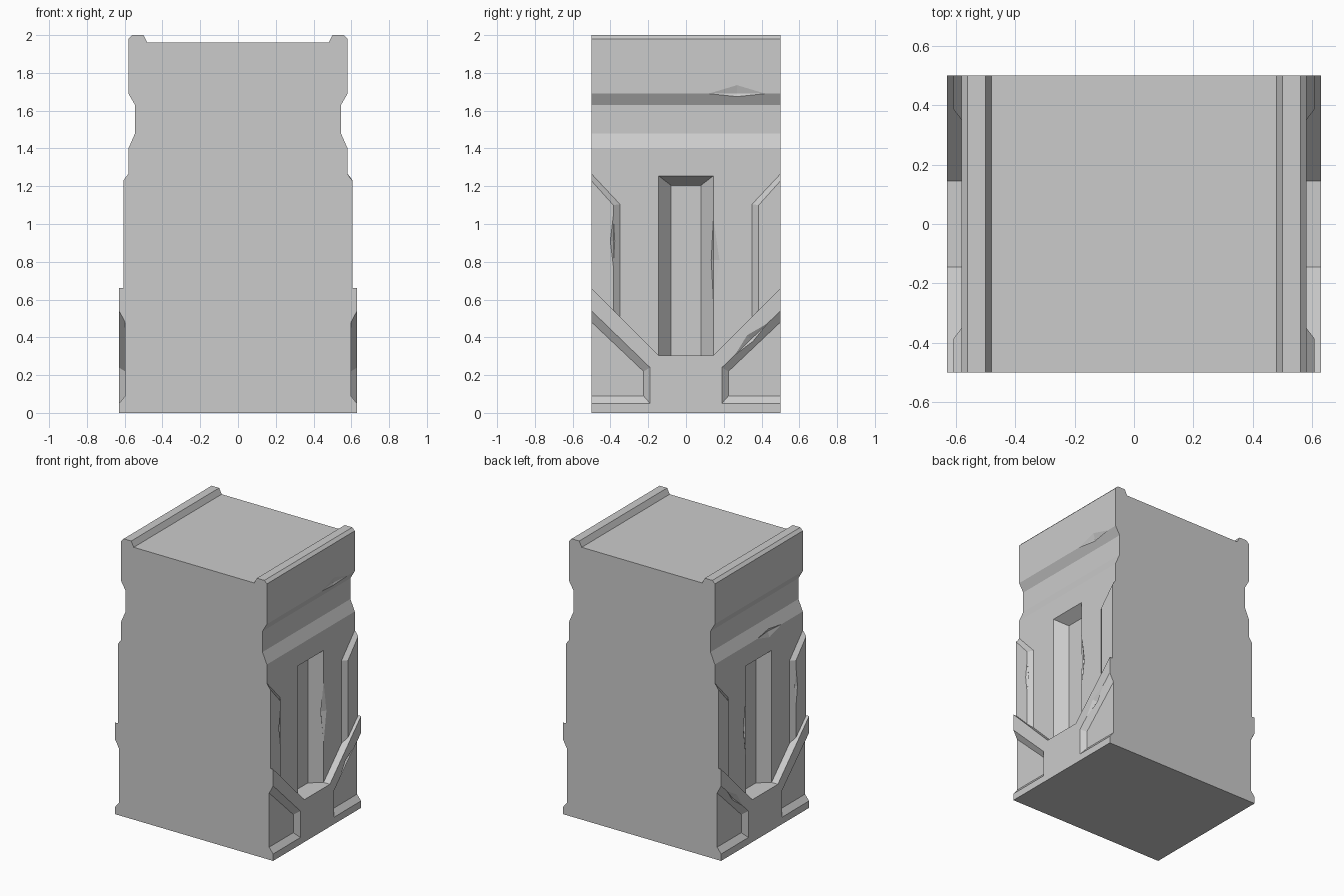
import bpy, bmesh
from mathutils import Vector

if "Cube" in bpy.data.objects:
    bpy.data.objects.remove(bpy.data.objects["Cube"])


def loft(name, rings):
    """Closed solid through matching rings of 3D points."""
    bm = bmesh.new()
    vs = [[bm.verts.new(p) for p in r] for r in rings]
    n = len(vs[0])
    bm.faces.new(vs[0])
    bm.faces.new(vs[-1])
    for a, b in zip(vs, vs[1:]):
        for i in range(n):
            j = (i + 1) % n
            bm.faces.new((a[i], a[j], b[j], b[i]))
    bmesh.ops.recalc_face_normals(bm, faces=bm.faces)
    return finish(name, bm)


def finish(name, bm):
    me = bpy.data.meshes.new(name)
    bm.to_mesh(me)
    bm.free()
    ob = bpy.data.objects.new(name, me)
    bpy.context.collection.objects.link(ob)
    return ob


def side_loft(name, layers, sx, sy=1):
    """Loft of (x, [(y, z)...]) layers, mirrored by sx and sy."""
    return loft(name, [[(sx * x, sy * y, z) for y, z in pts] for x, pts in layers])


def chip(center, along, length, width, depth, sx):
    """Stretched octahedron that nicks an edge running in the yz plane."""
    t = Vector((0, *along)).normalized()
    u = Vector((1, 0, 0))
    w = t.cross(u)
    c = Vector(center)
    pts = [c - t * length, c + u * depth, c + w * width, c - u * depth, c - w * width, c + t * length]
    bm = bmesh.new()
    for p in pts:
        bm.verts.new((sx * p.x, p.y, p.z))
    bmesh.ops.convex_hull(bm, input=bm.verts)
    bmesh.ops.recalc_face_normals(bm, faces=bm.faces)
    return finish("chip_cutter", bm)


def combine(target, tool, op):
    tool.hide_render = True
    m = target.modifiers.new(op, 'BOOLEAN')
    m.operation = op
    m.solver = 'EXACT'
    m.object = tool
    bpy.context.view_layer.objects.active = target
    bpy.ops.object.modifier_apply(modifier=m.name)
    bpy.data.objects.remove(tool)


# main block: one profile run front to back, slightly oversized
half = [(0.58, -0.1), (0.58, 1.40), (0.545, 1.48), (0.545, 1.63), (0.58, 1.69),
        (0.58, 1.98), (0.56, 2.0), (0.50, 2.0), (0.48, 1.96)]
profile = half + [(-x, z) for x, z in reversed(half)]
block = loft("wall_block", [[(x, y, z) for x, z in profile] for y in (-0.6, 0.6)])

for s in (1, -1):
    # central tapered groove
    def slot(w, top):
        return [(-w, 0.15), (w, 0.15), (w, top), (-w, top)]
    groove = side_loft("groove_cutter", [(0.50, slot(0.08, 1.205)), (0.58, slot(0.145, 1.255)),
                                         (0.70, slot(0.145, 1.255))], s)
    combine(block, groove, 'DIFFERENCE')

    # bevelled upright plates at both ends
    for e in (1, -1):
        outer = [(0.35, 0.4), (0.35, 1.105), (0.6, 1.372), (0.6, 0.4)]
        inner = [(0.385, 0.4), (0.385, 1.10), (0.6, 1.34), (0.6, 0.4)]
        plate = side_loft("upright_plate", [(0.45, outer), (0.58, outer), (0.607, inner)], s, e)
        combine(block, plate, 'UNION')

    # base plate with V-shaped top
    vee = [(-0.6, -0.1), (0.6, -0.1), (0.6, 0.76), (0.145, 0.305), (-0.145, 0.305), (-0.6, 0.76)]
    combine(block, side_loft("base_plate", [(0.45, vee), (0.63, vee)], s), 'UNION')

    # sunken panels in the base plate
    for e in (1, -1):
        rim = [(0.19, 0.05), (0.19, 0.24), (0.6, 0.637), (0.6, 0.05)]
        floor = [(0.225, 0.09), (0.225, 0.22), (0.6, 0.575), (0.6, 0.09)]
        panel = side_loft("panel_cutter", [(0.598, floor), (0.63, rim), (0.70, rim)], s, e)
        combine(block, panel, 'DIFFERENCE')

    # worn nicks along edges
    nicks = [((0.58, 0.145, 0.81), (0, 1), 0.22, 0.032, 0.022),
             ((0.607, -0.385, 0.91), (0, 1), 0.13, 0.016, 0.012),
             ((0.63, 0.345, 0.39), (1, 0.97), 0.12, 0.03, 0.02)]
    if s == 1:
        nicks.append(((0.58, 0.27, 1.69), (1, 0), 0.15, 0.045, 0.014))
    else:
        nicks.append(((0.58, -0.12, 1.40), (1, 0), 0.14, 0.04, 0.014))
    for n in nicks:
        combine(block, chip(*n, s), 'DIFFERENCE')

# trim the ends and the underside flat
trim = loft("trim_box", [[(x, y, z) for x, y in ((-1, -0.5), (1, -0.5), (1, 0.5), (-1, 0.5))]
                         for z in (0, 2.5)])
combine(block, trim, 'INTERSECT')
